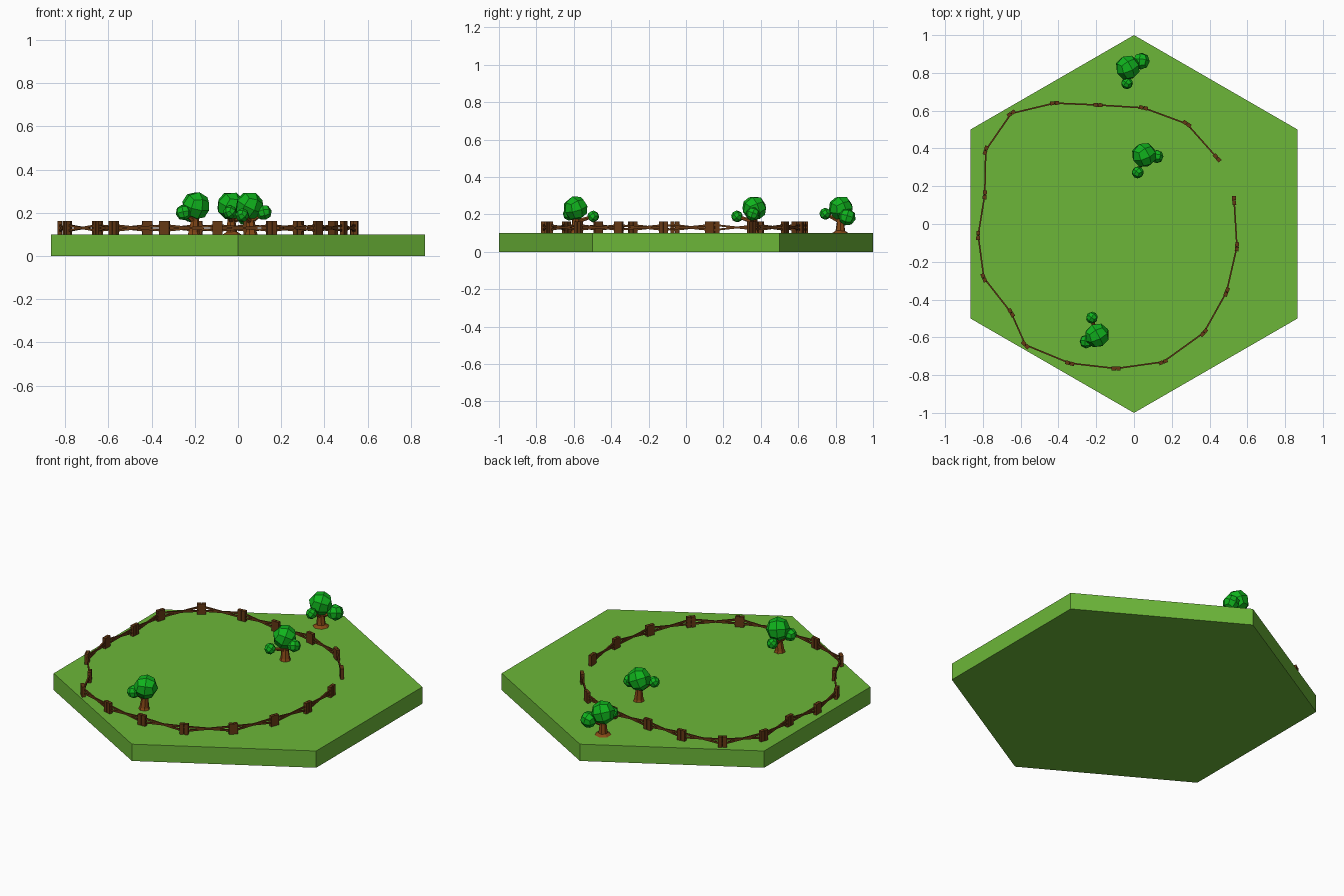
import bpy, bmesh, math
from mathutils import Vector, Matrix, Euler

if "Cube" in bpy.data.objects:
    bpy.data.objects.remove(bpy.data.objects["Cube"])


def material(name, rgb):
    m = bpy.data.materials.new(name)
    m.diffuse_color = (*rgb, 1)
    m.use_nodes = True
    m.node_tree.nodes["Principled BSDF"].inputs["Base Color"].default_value = m.diffuse_color
    return m


GRASS = material("grass", (0.15, 0.47, 0.04))
LEAF = material("leaf", (0.005, 0.45, 0.012))
WOOD = material("fence_wood", (0.13, 0.04, 0.007))
BARK = material("bark", (0.24, 0.065, 0.008))


def finish(bm, name, mat):
    mesh = bpy.data.meshes.new(name)
    bmesh.ops.recalc_face_normals(bm, faces=bm.faces)
    bm.to_mesh(mesh)
    bm.free()
    mesh.materials.append(mat)
    ob = bpy.data.objects.new(name, mesh)
    bpy.context.collection.objects.link(ob)
    return ob


def beam(bm, a, b, width, height):
    """Box running from a to b."""
    a, b = Vector(a), Vector(b)
    d = b - a
    x = d.normalized()
    y = Vector((0, 0, 1)).cross(x).normalized()
    rot = Matrix((x, y, x.cross(y))).transposed().to_4x4()
    size = Matrix.Diagonal((d.length, width, height, 1))
    bmesh.ops.create_cube(bm, size=1, matrix=Matrix.Translation((a + b) / 2) @ rot @ size)


def tube(bm, points, radii, sides=7):
    """Tapered limb: rings along the path, capped at both ends."""
    pts = [Vector(p) for p in points]
    rings = []
    for i, (p, r) in enumerate(zip(pts, radii)):
        d = pts[min(i + 1, len(pts) - 1)] - pts[max(i - 1, 0)]
        if i == 0:
            d = Vector((0, 0, 1)) if abs(d.z) > 0.7 * d.length else d
        q = Vector((0, 0, 1)).rotation_difference(d)
        rings.append([bm.verts.new(p + q @ Vector((r * math.cos(t), r * math.sin(t), 0)))
                      for t in (math.tau * k / sides for k in range(sides))])
    for lo, hi in zip(rings, rings[1:]):
        for k in range(sides):
            n = (k + 1) % sides
            bm.faces.new((lo[k], lo[n], hi[n], hi[k]))
    bm.faces.new(rings[0])
    bm.faces.new(rings[-1])


def leaf_ball(name, center, radius, turn):
    """Faceted ball: a cube cut once and pushed out to a sphere."""
    bm = bmesh.new()
    bmesh.ops.create_cube(bm, size=1)
    bmesh.ops.subdivide_edges(bm, edges=bm.edges[:], cuts=1, use_grid_fill=True)
    rot = Euler(turn).to_matrix()
    for v in bm.verts:
        v.co = rot @ v.co.normalized() * radius + Vector(center)
    finish(bm, name, LEAF)


# hexagonal ground tile
bm = bmesh.new()
bmesh.ops.create_cone(bm, cap_ends=True, segments=6, radius1=1, radius2=1, depth=0.1,
                      matrix=Matrix.Translation((0, 0, 0.05)))
if max(v.co.y for v in bm.verts) < 0.95:
    bmesh.ops.rotate(bm, verts=bm.verts[:], matrix=Matrix.Rotation(math.pi / 6, 3, 'Z'))
finish(bm, "ground_tile", GRASS)

# fence: post pairs with crossed rails, open at the gate gap
path = [(.44, .35), (.28, .53), (.05, .615), (-.19, .63), (-.42, .64), (-.65, .585),
        (-.785, .39), (-.79, .155), (-.825, -.06), (-.795, -.285), (-.65, -.47),
        (-.575, -.64), (-.34, -.737), (-.095, -.765), (.155, -.73), (.37, -.575),
        (.49, -.36), (.545, -.12), (.53, .125)]
path = [Vector((x, y, 0)) for x, y in path]
posts, rails = bmesh.new(), bmesh.new()
for i, p in enumerate(path):
    prev, nxt = path[max(i - 1, 0)], path[min(i + 1, len(path) - 1)]
    d = ((p - prev).normalized() + (nxt - p).normalized()).normalized()
    for s in (-1, 1):
        c = p + d * s * 0.0125 + Vector((0, 0, 0.13))
        beam(posts, c - d * 0.0115, c + d * 0.0115, 0.02, 0.064)
for p, q in zip(path, path[1:]):
    for za, zb in ((0.117, 0.143), (0.143, 0.117)):
        beam(rails, p + Vector((0, 0, za)), q + Vector((0, 0, zb)), 0.008, 0.01)
finish(posts, "fence_posts", WOOD)
finish(rails, "fence_rails", WOOD)


def tree(name, root, flare, blobs):
    """Trunk with a flared foot, two branches and faceted leaf balls."""
    base = Vector((*root, 0.1))
    top = Vector(blobs[0][:3])
    fork = base.lerp(top, 0.45)
    wood = bmesh.new()
    tube(wood, [base, base + Vector((0, 0, .012)), fork, top],
         [flare, 0.026, 0.02, 0.017])
    for b in blobs[1:]:
        tube(wood, [fork, b[:3]], [0.013, 0.008], 6)
    finish(wood, name + "_trunk", BARK)
    for k, (x, y, z, r) in enumerate(blobs):
        leaf_ball(f"{name}_leaves_{k + 1}", (x, y, z), r * 1.03,
                  (0.35 + k, 0.3 + root[0], 0.5 + k))


# three trees
tree("back_tree", (-.03, .825), .045,
     [(-.033, .828, .233, .065), (.038, .862, .185, .045), (-.037, .745, .203, .031)])
tree("middle_tree", (.06, .36), .031,
     [(.053, .365, .233, .065), (.12, .357, .202, .036), (.02, .273, .189, .031)])
tree("front_tree", (-.205, -.59), .031,
     [(-.195, -.59, .233, .065), (-.252, -.622, .202, .036), (-.223, -.496, .189, .031)])
